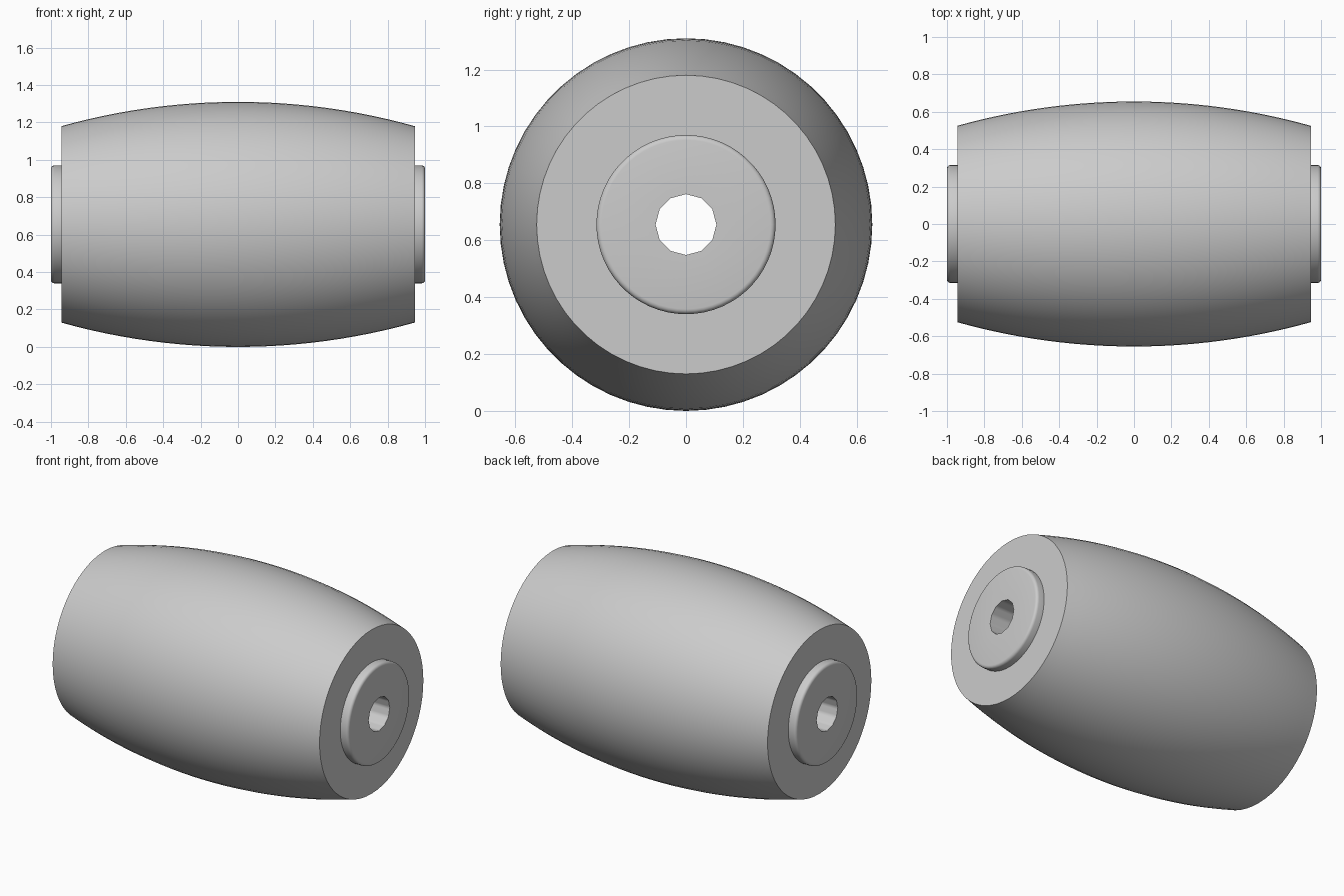
import bpy
import bmesh
from math import sin, cos, pi, sqrt

old = bpy.data.objects.get("Cube")
if old:
    bpy.data.objects.remove(old, do_unlink=True)

SIDES, BORE_SIDES = 60, 12
MAX_R, END_R, BOSS_R, BORE_R = 0.655, 0.525, 0.315, 0.107
BODY_X, END_X, ROUND = 0.945, 1.0, 0.018

grey = bpy.data.materials.new("light grey")
grey.use_nodes = True
colour = (0.6, 0.6, 0.6, 1)
grey.diffuse_color = colour
grey.node_tree.nodes["Principled BSDF"].inputs["Base Color"].default_value = colour


def ring_point(x, r, angle):
    """Point on a ring about the x axis; the bore ring is a coarse polygon."""
    if r == BORE_R:
        step = 2 * pi / BORE_SIDES
        r *= cos(step / 2) / cos(angle % step - step / 2)
    return x, r * cos(angle), MAX_R + r * sin(angle)


def lathe(name, profile):
    """Spin an open (x, radius) profile about the x axis."""
    bm = bmesh.new()
    rings = [[bm.verts.new(ring_point(x, r, 2 * pi * j / SIDES))
              for j in range(SIDES)] for x, r in profile]
    for a, b in zip(rings, rings[1:]):
        for j in range(SIDES):
            k = (j + 1) % SIDES
            bm.faces.new((a[j], a[k], b[k], b[j]))
    mesh = bpy.data.meshes.new(name)
    bm.to_mesh(mesh)
    bm.free()
    mesh.materials.append(grey)
    obj = bpy.data.objects.new(name, mesh)
    bpy.context.collection.objects.link(obj)
    bpy.ops.object.select_all(action="DESELECT")
    obj.select_set(True)
    bpy.context.view_layer.objects.active = obj
    bpy.ops.object.shade_smooth_by_angle(angle=pi / 5)


# Barrel body: a circular arc with flat ends
sag = MAX_R - END_R
arc_r = (BODY_X ** 2 + sag ** 2) / (2 * sag)
xs = [BODY_X * (i / 12 - 1) for i in range(25)]
arc = [(x, MAX_R - arc_r + sqrt(arc_r ** 2 - x * x)) for x in xs]
lathe("barrel_body", [(-BODY_X, BOSS_R)] + arc + [(BODY_X, BOSS_R)])

# Raised end bosses with rounded rims
rim = [(END_X - ROUND + ROUND * sin(t), BOSS_R - ROUND + ROUND * cos(t))
       for t in (i * pi / 8 for i in range(5))]
boss = [(BODY_X, BOSS_R)] + rim + [(END_X, BORE_R)]
lathe("left_boss", boss)
lathe("right_boss", [(-x, r) for x, r in reversed(boss)])

# Through bore along the axis
lathe("axle_bore", [(END_X, BORE_R), (-END_X, BORE_R)])
